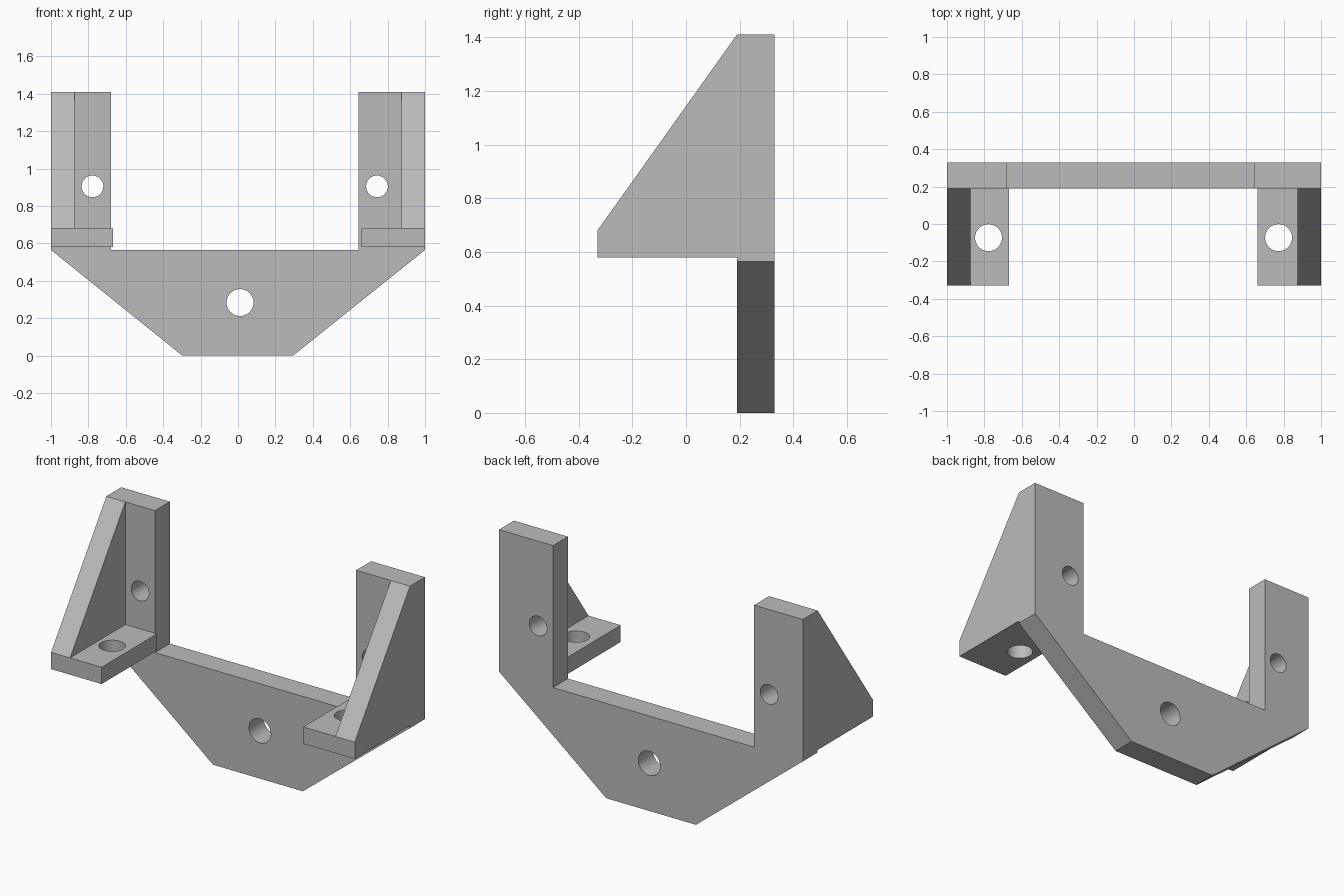
import bpy, bmesh, math
from mathutils import Vector, Matrix

cube = bpy.data.objects.get("Cube")
if cube:
    bpy.data.objects.remove(cube, do_unlink=True)

grey = bpy.data.materials.new("plain grey")
grey.use_nodes = True
grey.diffuse_color = (0.5, 0.5, 0.5, 1)
grey.node_tree.nodes["Principled BSDF"].inputs["Base Color"].default_value = (0.5, 0.5, 0.5, 1)


def finish(name, bm):
    bmesh.ops.recalc_face_normals(bm, faces=bm.faces)
    mesh = bpy.data.meshes.new(name)
    bm.to_mesh(mesh)
    bm.free()
    mesh.materials.append(grey)
    obj = bpy.data.objects.new(name, mesh)
    bpy.context.collection.objects.link(obj)
    return obj


def prism(name, points, depth):
    """Extrude a flat outline along the depth vector."""
    bm = bmesh.new()
    face = bm.faces.new([bm.verts.new(p) for p in points])
    new = bmesh.ops.extrude_face_region(bm, geom=[face])["geom"]
    verts = [v for v in new if isinstance(v, bmesh.types.BMVert)]
    bmesh.ops.translate(bm, verts=verts, vec=Vector(depth))
    return finish(name, bm)


def drill(obj, centre, radius, axis):
    """Cut a round through-hole along Y or Z."""
    turn = Matrix.Rotation(math.pi / 2, 4, "X") if axis == "Y" else Matrix()
    bm = bmesh.new()
    bmesh.ops.create_cone(bm, cap_ends=True, segments=48, radius1=radius, radius2=radius,
                          depth=0.5, matrix=Matrix.Translation(centre) @ turn)
    cutter = finish("hole_cutter", bm)
    cutter.hide_render = True
    mod = obj.modifiers.new("hole", "BOOLEAN")
    mod.operation, mod.solver, mod.object = "DIFFERENCE", "EXACT", cutter
    select(obj)
    bpy.ops.object.modifier_apply(modifier=mod.name)
    bpy.data.objects.remove(cutter, do_unlink=True)


def select(obj):
    bpy.ops.object.select_all(action="DESELECT")
    obj.select_set(True)
    bpy.context.view_layer.objects.active = obj


def smooth(obj):
    select(obj)
    bpy.ops.object.shade_smooth_by_angle(angle=math.radians(30))


FRONT, WALL, BACK = -0.33, 0.19, 0.33
NOTCH, SHELF_LOW, SHELF_TOP, TOP = 0.565, 0.58, 0.68, 1.41

# Back plate: tapered foot with two upright posts
outline = [(-0.297, 0), (0.294, 0), (1, NOTCH), (1, TOP), (0.645, TOP),
           (0.645, NOTCH), (-0.68, NOTCH), (-0.68, TOP), (-1, TOP), (-1, NOTCH)]
plate = prism("back_plate", [(x, WALL, z) for x, z in outline], (0, BACK - WALL, 0))
drill(plate, (0.011, 0.26, 0.284), 0.072, "Y")
for x in (-0.778, 0.743):
    drill(plate, (x, 0.26, 0.905), 0.058, "Y")
smooth(plate)

# Shelf and triangular gusset on each post
for side, outer, inner, rib, hole in (("right", -1, -0.667, -0.875, -0.778),
                                      ("left", 1, 0.661, 0.873, 0.773)):
    shelf = prism(side + "_shelf", [(outer, FRONT, SHELF_LOW), (outer, WALL, SHELF_LOW),
                                    (outer, WALL, SHELF_TOP), (outer, FRONT, SHELF_TOP)],
                  (inner - outer, 0, 0))
    drill(shelf, (hole, -0.073, 0.63), 0.072, "Z")
    smooth(shelf)
    prism(side + "_gusset", [(outer, FRONT, SHELF_TOP), (outer, WALL, SHELF_TOP),
                             (outer, WALL, TOP)], (rib - outer, 0, 0))
